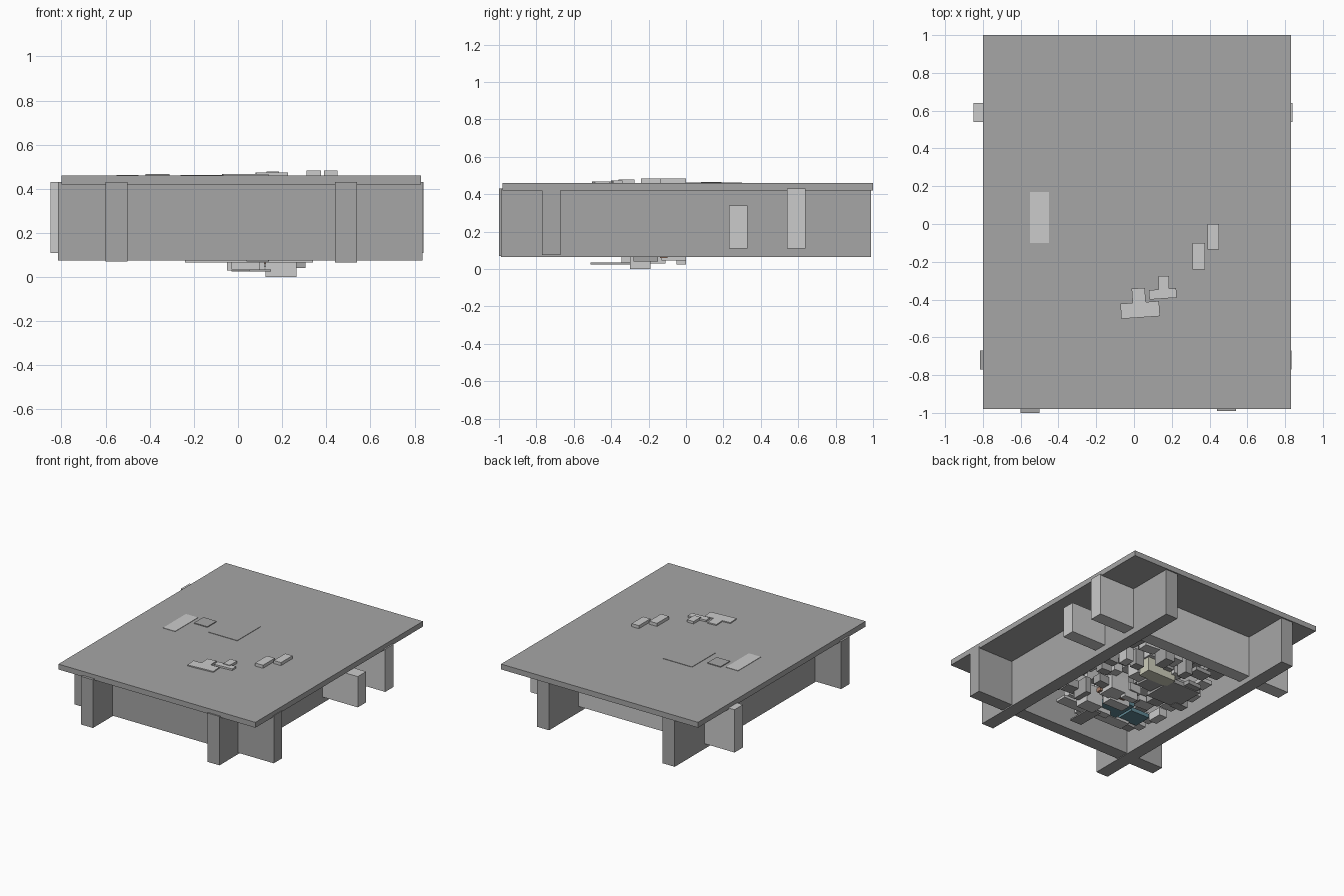
import bpy, math, random

random.seed(7)


def mat(name, c):
    m = bpy.data.materials.new(name)
    m.diffuse_color = (*c, 1)
    return m


DARK = mat("dark_grey", (0.38, 0.38, 0.38))
BEIGE = mat("beige", (0.62, 0.62, 0.5))
TEAL = mat("teal", (0.12, 0.25, 0.3))
RUST = mat("rust", (0.4, 0.22, 0.15))


def box(name, x0, x1, y0, y1, z0, z1, m=None, rot=0):
    """Axis box from its bounds, optionally turned about z."""
    mesh = bpy.data.meshes.new(name)
    hx, hy, hz = (x1 - x0) / 2, (y1 - y0) / 2, (z1 - z0) / 2
    v = [(sx * hx, sy * hy, sz * hz) for sx in (-1, 1) for sy in (-1, 1) for sz in (-1, 1)]
    f = [(0, 1, 3, 2), (4, 6, 7, 5), (0, 4, 5, 1), (2, 3, 7, 6), (0, 2, 6, 4), (1, 5, 7, 3)]
    mesh.from_pydata(v, [], f)
    ob = bpy.data.objects.new(name, mesh)
    ob.location = ((x0 + x1) / 2, (y0 + y1) / 2, (z0 + z1) / 2)
    ob.rotation_euler.z = math.radians(rot)
    bpy.context.collection.objects.link(ob)
    if m:
        mesh.materials.append(m)
    return ob


# Flat top slab
box("top_slab", -0.80, 0.83, -0.98, 1.0, 0.42, 0.46, DARK)

# Crossing support planks
box("left_plank", -0.60, -0.50, -1.0, 0.99, 0.07, 0.43, DARK)
box("right_plank", 0.44, 0.54, -0.99, 0.99, 0.065, 0.43, DARK)
box("front_plank", -0.815, 0.835, -0.77, -0.67, 0.075, 0.43, DARK)
box("back_plank", -0.85, 0.84, 0.54, 0.64, 0.11, 0.43)
box("side_stub", 0.44, 0.83, 0.23, 0.33, 0.11, 0.34)

# Small plates showing on the top face
box("plate_left", -0.55, -0.45, -0.10, 0.17, 0.44, 0.463)
box("plate_small", -0.42, -0.31, 0.08, 0.19, 0.40, 0.466, DARK)
box("plate_wide", -0.26, -0.02, 0.02, 0.30, 0.40, 0.463, DARK)
box("block_a", 0.31, 0.375, -0.24, -0.10, 0.30, 0.483)
box("block_b", 0.39, 0.45, -0.135, 0.0, 0.30, 0.483)
box("block_c", -0.07, 0.135, -0.495, -0.415, 0.34, 0.468, rot=4)
box("block_d", -0.01, 0.06, -0.42, -0.34, 0.34, 0.468, rot=4)
box("block_e", 0.08, 0.225, -0.395, -0.345, 0.34, 0.473, rot=4)
box("block_f", 0.13, 0.185, -0.36, -0.275, 0.34, 0.478)

# Lowest pieces of the machinery under the slab
box("low_block", 0.125, 0.265, -0.30, -0.19, 0.0, 0.14)
box("low_block_side", 0.26, 0.305, -0.28, -0.15, 0.04, 0.16, DARK)
box("low_bar", -0.03, 0.08, -0.05, 0.0, 0.025, 0.14)
box("low_step", -0.05, 0.12, -0.19, -0.11, 0.03, 0.14)
box("low_ledge", 0.06, 0.20, -0.13, 0.0, 0.045, 0.16)
box("low_blade", 0.05, 0.15, -0.51, -0.30, 0.025, 0.035, DARK)
box("low_side", -0.03, 0.10, -0.345, -0.29, 0.035, 0.16)
box("low_sheet", -0.24, 0.34, -0.43, -0.34, 0.065, 0.085)
box("beige_case", -0.12, 0.12, 0.20, 0.30, 0.08, 0.24, BEIGE)
box("teal_panel", -0.12, 0.08, -0.34, -0.14, 0.07, 0.10, TEAL)
box("teal_strip", -0.32, -0.16, -0.36, -0.22, 0.09, 0.12, TEAL)
box("rust_strip", 0.0, 0.22, -0.14, -0.10, 0.06, 0.09, RUST)
box("dark_panel", -0.36, -0.10, 0.02, 0.28, 0.08, 0.11, DARK)

# Layered plates and blocks hanging under the slab
for i in range(7):
    for j in range(8):
        x = -0.37 + 0.115 * i + random.uniform(-0.025, 0.025)
        y = -0.41 + 0.115 * j + random.uniform(-0.025, 0.025)
        w, d = random.uniform(0.03, 0.075), random.uniform(0.03, 0.075)
        z = random.uniform(0.07, 0.2)
        h = random.choice((0.03, 0.06, 0.12, 0.2))
        box("machinery_block", x - w, x + w, y - d, y + d, z, z + h,
            random.choice((None, DARK)), random.uniform(-5, 5))
